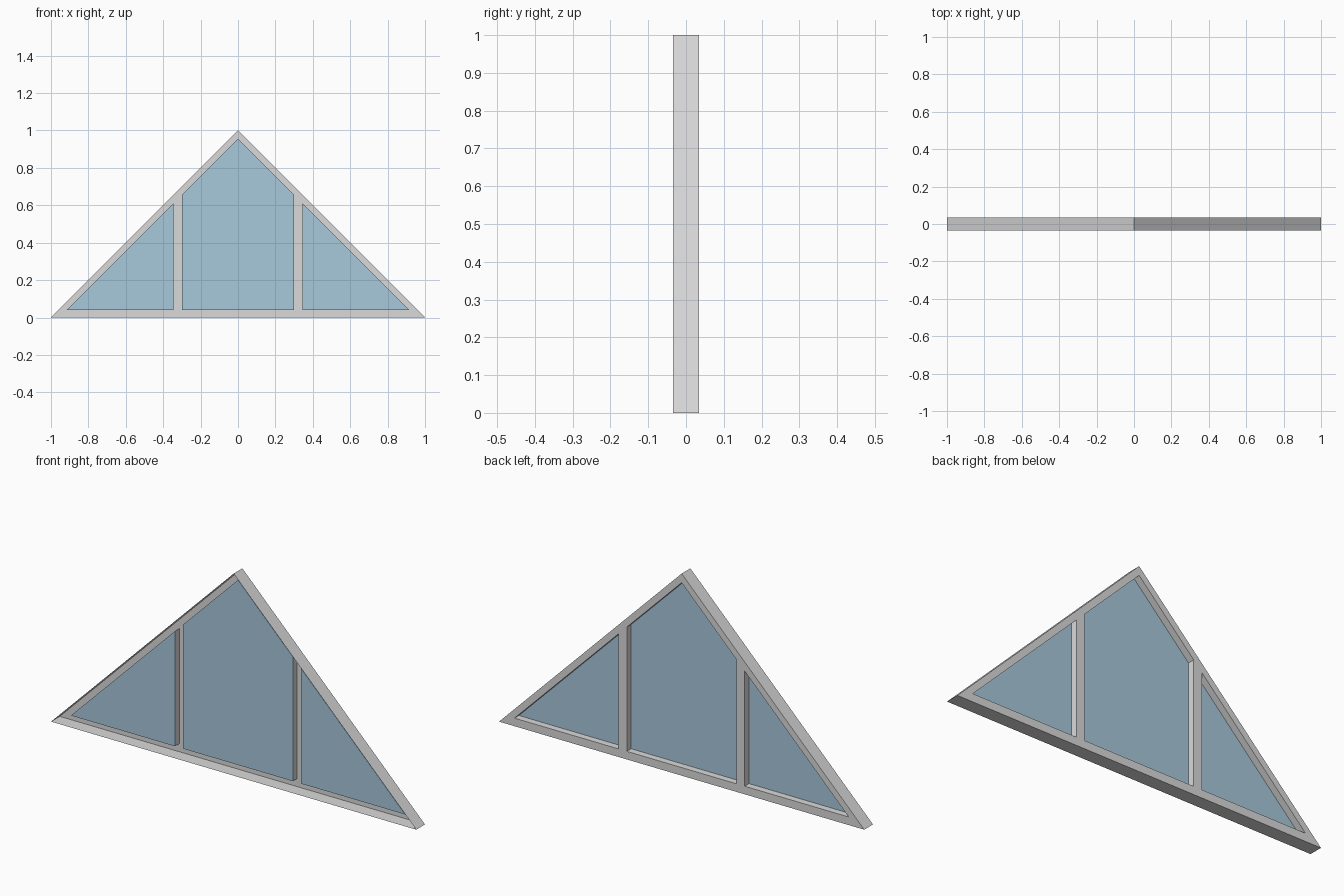
import bpy
import bmesh

cube = bpy.data.objects.get("Cube")
if cube:
    bpy.data.objects.remove(cube, do_unlink=True)

HALF = 0.034          # half the depth of the frame
SILL = 0.04           # top of the bottom rail
PEAK = 0.955          # inner apex height
BAR_IN, BAR_OUT = 0.30, 0.345   # sides of an upright bar


def material(name, rgb):
    m = bpy.data.materials.new(name)
    m.use_nodes = True
    m.diffuse_color = (*rgb, 1)
    m.node_tree.nodes["Principled BSDF"].inputs["Base Color"].default_value = (*rgb, 1)
    return m


FRAME = material("light_grey_frame", (0.70, 0.70, 0.70))
GLASS = material("blue_glass", (0.39, 0.58, 0.71))


def mirror(loop):
    """Mirror an (x, z) outline, keeping it counter-clockwise."""
    return [(-x, z) for x, z in reversed(loop)]


def flat(bm, loop, y):
    bm.faces.new([bm.verts.new((x, y, z)) for x, z in loop])


def walls(bm, loop, y0, y1):
    for (ax, az), (bx, bz) in zip(loop, loop[1:] + loop[:1]):
        corners = ((ax, y0, az), (bx, y0, bz), (bx, y1, bz), (ax, y1, az))
        bm.faces.new([bm.verts.new(c) for c in corners])


def part(name, mat, build):
    bm = bmesh.new()
    build(bm)
    bmesh.ops.remove_doubles(bm, verts=bm.verts[:], dist=0.0001)
    mesh = bpy.data.meshes.new(name)
    bm.to_mesh(mesh)
    bm.free()
    mesh.materials.append(mat)
    obj = bpy.data.objects.new(name, mesh)
    bpy.context.collection.objects.link(obj)
    return obj


# Outlines of the triangle and its three panes
outer = [(-1, 0), (1, 0), (0, 1)]
corner = PEAK - SILL
side_pane = [(BAR_OUT, SILL), (corner, SILL), (BAR_OUT, PEAK - BAR_OUT)]
centre_pane = [(-BAR_IN, SILL), (BAR_IN, SILL), (BAR_IN, PEAK - BAR_IN),
               (0, PEAK), (-BAR_IN, PEAK - BAR_IN)]
panes = {"left": side_pane, "centre": centre_pane, "right": mirror(side_pane)}

# Back faces of the rails and upright bars
bottom_rail = [(-1, 0), (1, 0), (corner, SILL), (-corner, SILL)]
slope_rail = [(1, 0), (0, 1), (0, PEAK), (corner, SILL)]
upright = [(BAR_IN, SILL), (BAR_OUT, SILL),
           (BAR_OUT, PEAK - BAR_OUT), (BAR_IN, PEAK - BAR_IN)]

# Outer casing, open at the front
part("outer_casing", FRAME, lambda bm: walls(bm, outer[::-1], -HALF, HALF))

trims = {"bottom_rail": bottom_rail,
         "left_slope_rail": slope_rail, "right_slope_rail": mirror(slope_rail),
         "left_upright": upright, "right_upright": mirror(upright)}
for name, loop in trims.items():
    part(name, FRAME, lambda bm: flat(bm, loop[::-1], HALF))

# Glass sheets at mid depth, with the reveals behind them
for side, loop in panes.items():
    part(side + "_reveal", FRAME, lambda bm: walls(bm, loop, 0, HALF))
    part(side + "_glass", GLASS, lambda bm: flat(bm, loop, 0))
